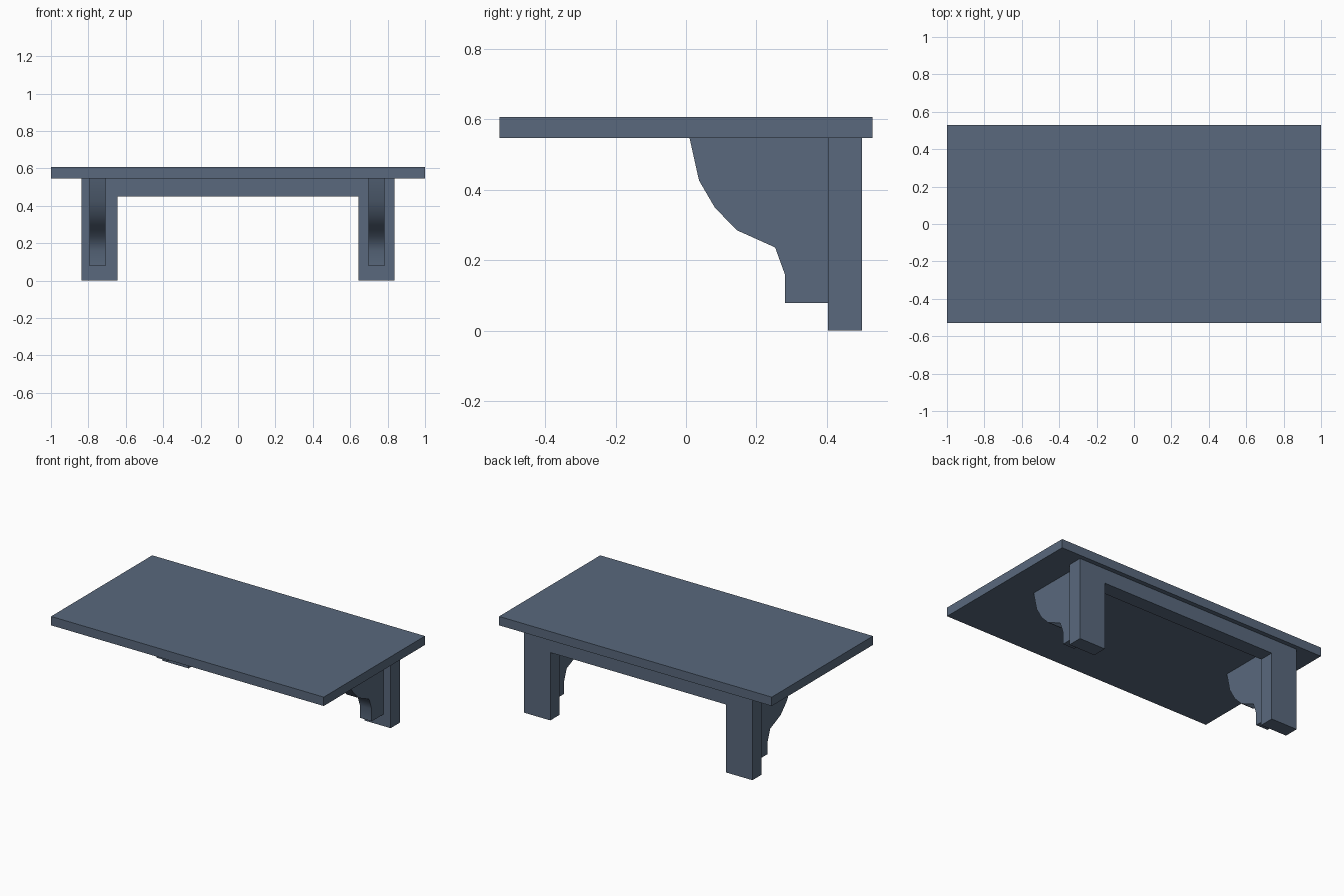
import bpy, bmesh, math

if "Cube" in bpy.data.objects:
    bpy.data.objects.remove(bpy.data.objects["Cube"])

wood = bpy.data.materials.new("slate blue")
wood.diffuse_color = (0.10, 0.14, 0.205, 1.0)
wood.use_nodes = True
wood.node_tree.nodes["Principled BSDF"].inputs["Base Color"].default_value = wood.diffuse_color


def extrude_profile(name, points, offset):
    """Fill a planar outline and extrude it by the offset vector."""
    bm = bmesh.new()
    face = bm.faces.new([bm.verts.new(p) for p in points])
    geom = bmesh.ops.extrude_face_region(bm, geom=[face], use_keep_orig=True)["geom"]
    moved = [v for v in geom if isinstance(v, bmesh.types.BMVert)]
    bmesh.ops.translate(bm, verts=moved, vec=offset)
    bmesh.ops.recalc_face_normals(bm, faces=bm.faces)
    mesh = bpy.data.meshes.new(name)
    bm.to_mesh(mesh)
    bm.free()
    mesh.materials.append(wood)
    obj = bpy.data.objects.new(name, mesh)
    bpy.context.collection.objects.link(obj)
    return obj


TOP, UNDER = 0.606, 0.547

# Table top slab
extrude_profile("table_top",
                [(-1, -0.53, UNDER), (1, -0.53, UNDER), (1, 0.53, UNDER), (-1, 0.53, UNDER)],
                (0, 0, TOP - UNDER))

# Rear frame: two legs joined by an apron, one U-shaped outline
frame = [(-0.837, 0), (-0.645, 0), (-0.645, 0.45), (0.645, 0.45),
         (0.645, 0), (0.837, 0), (0.837, UNDER), (-0.837, UNDER)]
extrude_profile("rear_frame", [(x, 0.403, z) for x, z in frame], (0, 0.097, 0))

# Curved support brackets in front of each leg
bracket = [(0.01, UNDER), (0.037, 0.426), (0.082, 0.349), (0.144, 0.285),
           (0.253, 0.236), (0.281, 0.159), (0.281, 0.078), (0.403, 0.078), (0.403, UNDER)]
for name, x in (("left_bracket", -0.795), ("right_bracket", 0.698)):
    obj = extrude_profile(name, [(x, y, z) for y, z in bracket], (0.086, 0, 0))
    bpy.ops.object.select_all(action='DESELECT')
    obj.select_set(True)
    bpy.context.view_layer.objects.active = obj
    bpy.ops.object.shade_smooth_by_angle(angle=math.radians(55))
